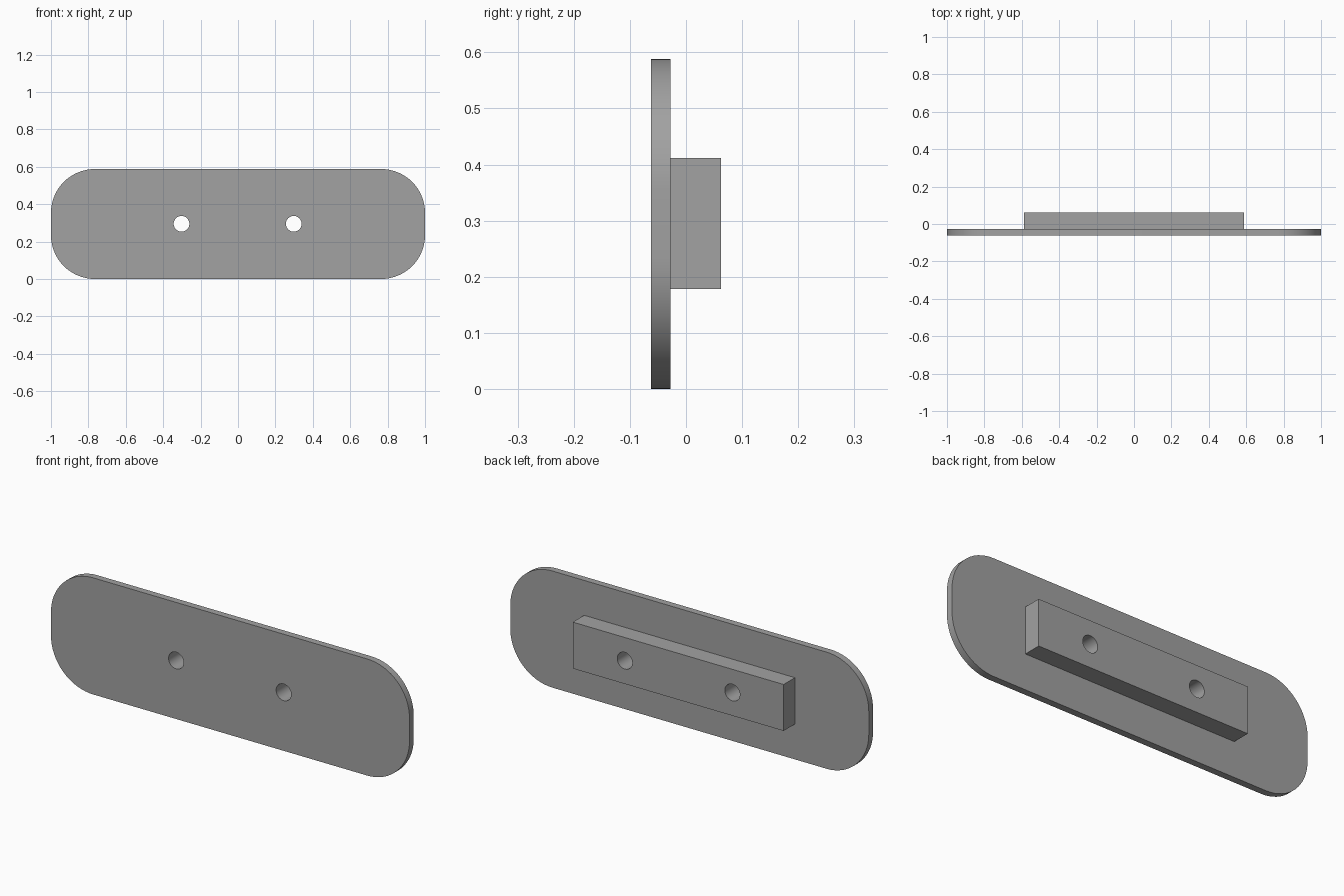
import bpy, bmesh, math

if "Cube" in bpy.data.objects:
    bpy.data.objects.remove(bpy.data.objects["Cube"])

grey = bpy.data.materials.new("mid_grey")
grey.diffuse_color = (0.36, 0.36, 0.36, 1)
grey.use_nodes = True
grey.node_tree.nodes["Principled BSDF"].inputs["Base Color"].default_value = grey.diffuse_color

H = 0.588            # plate height
R = 0.235            # corner radius
ZC = H / 2 + 0.001   # height of block and holes


def prism(name, outline, y0, y1):
    """Extrude an (x, z) outline from y0 to y1."""
    bm = bmesh.new()
    face = bm.faces.new([bm.verts.new((x, y0, z)) for x, z in outline])
    ext = bmesh.ops.extrude_face_region(bm, geom=[face])["geom"]
    verts = [v for v in ext if isinstance(v, bmesh.types.BMVert)]
    bmesh.ops.translate(bm, verts=verts, vec=(0, y1 - y0, 0))
    bmesh.ops.recalc_face_normals(bm, faces=bm.faces[:])
    mesh = bpy.data.meshes.new(name)
    bm.to_mesh(mesh)
    bm.free()
    mesh.materials.append(grey)
    ob = bpy.data.objects.new(name, mesh)
    bpy.context.collection.objects.link(ob)
    return ob


def arc(cx, cz, r, start, sweep, n):
    return [(cx + r * math.cos(start + sweep * i / n),
             cz + r * math.sin(start + sweep * i / n)) for i in range(n + 1)]


def boolean(target, tool, operation):
    mod = target.modifiers.new(operation.lower(), 'BOOLEAN')
    mod.operation, mod.solver, mod.object = operation, 'EXACT', tool
    bpy.context.view_layer.objects.active = target
    bpy.ops.object.modifier_apply(modifier=mod.name)
    bpy.data.objects.remove(tool)


# Rounded plate
corners = [(1 - R, H - R), (R - 1, H - R), (R - 1, R), (1 - R, R)]
outline = []
for i, (cx, cz) in enumerate(corners):
    outline += arc(cx, cz, R, i * math.pi / 2, math.pi / 2, 16)
plate = prism("mounting_plate", outline, -0.062, -0.028)

# Rear block, sunk slightly into the plate before merging
w, h = 0.588, 0.117
block = prism("rear_block", [(-w, ZC - h), (w, ZC - h), (w, ZC + h), (-w, ZC + h)],
              -0.045, 0.062)
boolean(plate, block, 'UNION')

# Two through holes
for x in (-0.302, 0.298):
    hole = prism("hole_cutter", arc(x, ZC, 0.042, 0, 2 * math.pi, 40)[:-1], -0.2, 0.2)
    hole.hide_render = True
    boolean(plate, hole, 'DIFFERENCE')

# Smooth curves, sharp edges
bpy.ops.object.select_all(action='DESELECT')
plate.select_set(True)
bpy.context.view_layer.objects.active = plate
bpy.ops.object.shade_smooth_by_angle(angle=math.radians(30))
